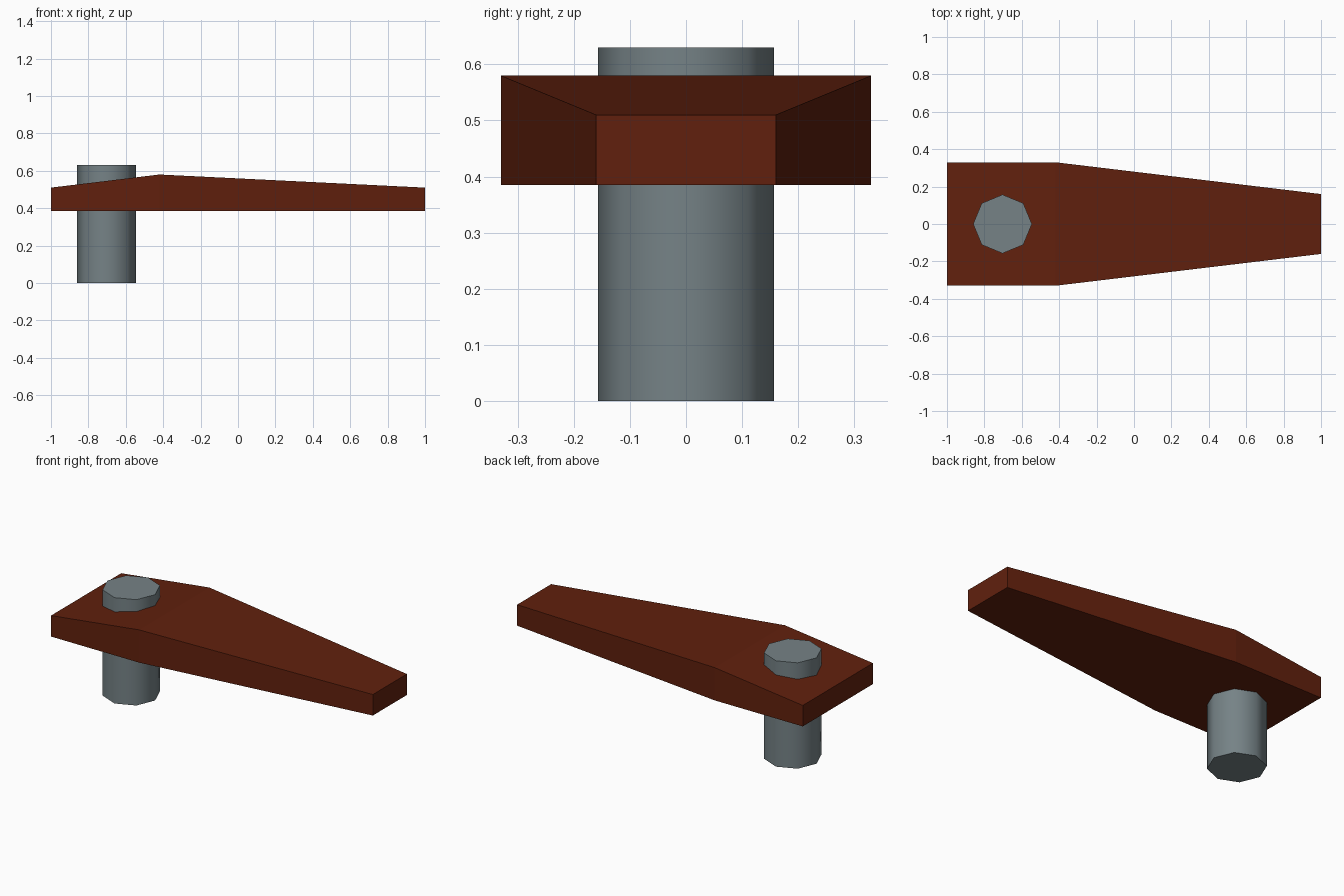
import bpy, bmesh, math

if "Cube" in bpy.data.objects:
    bpy.data.objects.remove(bpy.data.objects["Cube"])


def material(name, rgb):
    m = bpy.data.materials.new(name)
    m.diffuse_color = (*rgb, 1)
    m.use_nodes = True
    m.node_tree.nodes["Principled BSDF"].inputs["Base Color"].default_value = m.diffuse_color
    return m


rust = material("rust brown", (0.12, 0.0145, 0.004))
steel = material("steel grey", (0.18, 0.225, 0.24))


def new_object(name, bm, mat):
    bmesh.ops.recalc_face_normals(bm, faces=bm.faces)
    me = bpy.data.meshes.new(name)
    bm.to_mesh(me)
    bm.free()
    ob = bpy.data.objects.new(name, me)
    bpy.context.collection.objects.link(ob)
    me.materials.append(mat)
    return ob


# Tapered arm: sections along x as (x, half width, top height)
bm = bmesh.new()
bottom = 0.385
rings = []
for x, w, top in [(-1, 0.33, 0.51), (-0.42, 0.33, 0.58), (1, 0.16, 0.51)]:
    rings.append([bm.verts.new((x, y, z)) for y, z in
                  [(-w, bottom), (w, bottom), (w, top), (-w, top)]])
for a, b in zip(rings, rings[1:]):
    for i in range(4):
        j = (i + 1) % 4
        bm.faces.new((a[i], a[j], b[j], b[i]))
bm.faces.new(rings[0])
bm.faces.new(rings[-1])
new_object("arm", bm, rust)

# Eight-sided pivot post passing through the wide end
bm = bmesh.new()
bmesh.ops.create_cone(bm, cap_ends=True, segments=8, radius1=0.157,
                      radius2=0.157, depth=0.63)
bmesh.ops.translate(bm, verts=bm.verts, vec=(-0.703, 0, 0.315))
post = new_object("pivot_post", bm, steel)
bpy.context.view_layer.objects.active = post
post.select_set(True)
bpy.ops.object.shade_smooth_by_angle(angle=math.radians(50))
